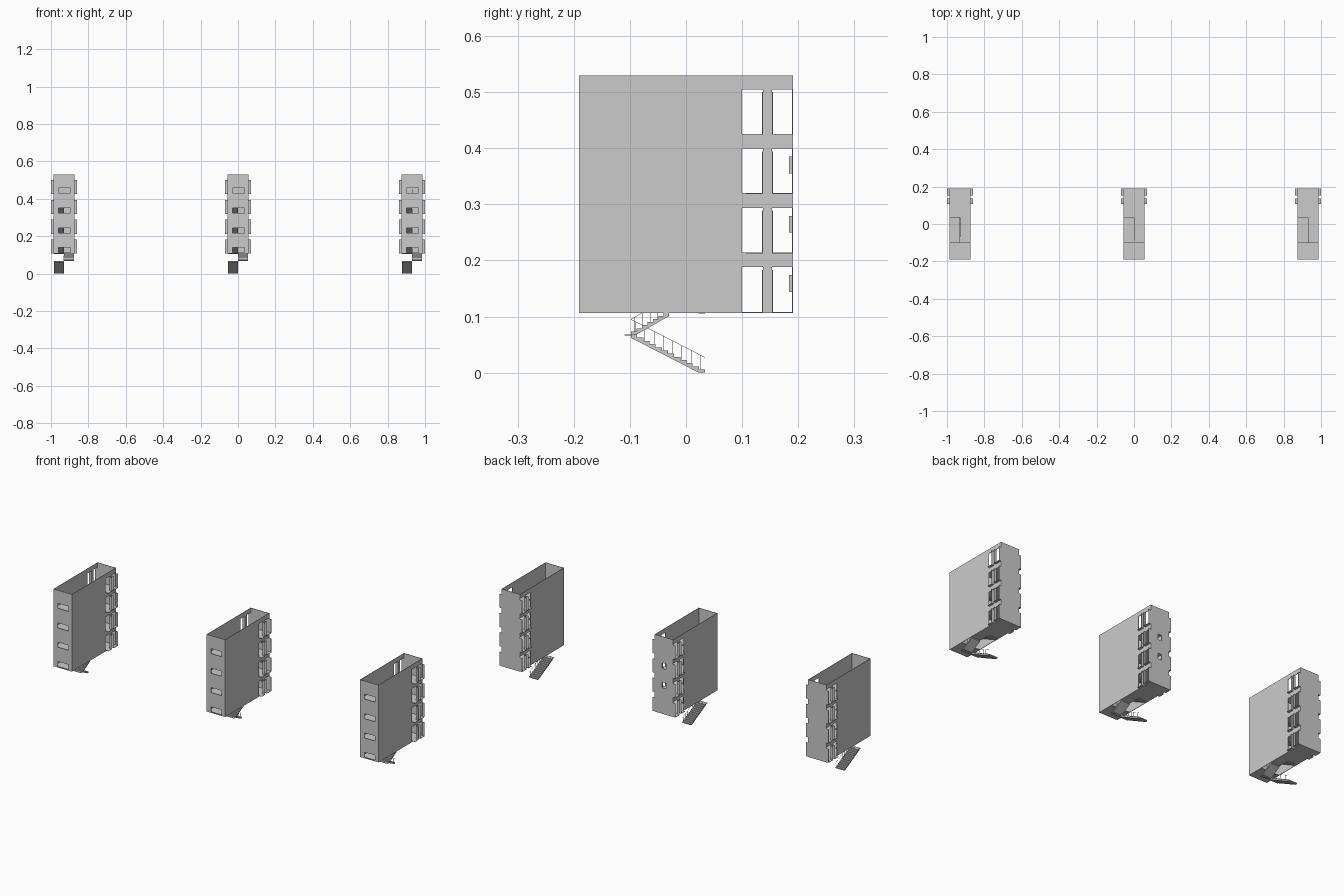
import bpy, bmesh
from mathutils import Matrix, Vector

cube = bpy.data.objects.get("Cube")
if cube:
    bpy.data.objects.remove(cube)

grey = bpy.data.materials.new("concrete_grey")
grey.use_nodes = True
GREY = (0.6, 0.6, 0.6, 1)
grey.diffuse_color = GREY
grey.node_tree.nodes["Principled BSDF"].inputs["Base Color"].default_value = GREY

# Main dimensions
SPACING = 0.93
HALF_W, HALF_D = 0.056, 0.191
BASE, PITCH, TOP = 0.107, 0.1057, 0.53
WALL = 0.002
FLOORS = [BASE + PITCH * i for i in range(4)]


def add_box(bm, x, y, z):
    centre = Vector((sum(x) / 2, sum(y) / 2, sum(z) / 2))
    size = (x[1] - x[0], y[1] - y[0], z[1] - z[0])
    m = Matrix.Translation(centre) @ Matrix.Diagonal((*size, 1))
    bmesh.ops.create_cube(bm, size=1, matrix=m)


def finish(bm, name):
    bmesh.ops.recalc_face_normals(bm, faces=bm.faces[:])
    me = bpy.data.meshes.new(name)
    bm.to_mesh(me)
    bm.free()
    me.materials.append(grey)
    ob = bpy.data.objects.new(name, me)
    bpy.context.collection.objects.link(ob)
    return ob


def boxes(name, items):
    bm = bmesh.new()
    for item in items:
        add_box(bm, *item)
    return finish(bm, name)


def cut(ob, items):
    """Subtract a group of separate boxes and bake the result."""
    cutter = boxes("cutter", items)
    cutter.hide_render = True
    mod = ob.modifiers.new("cut", "BOOLEAN")
    mod.operation, mod.solver, mod.object = "DIFFERENCE", "EXACT", cutter
    dg = bpy.context.evaluated_depsgraph_get()
    me = bpy.data.meshes.new_from_object(ob.evaluated_get(dg))
    ob.modifiers.clear()
    ob.data = me
    bpy.data.objects.remove(cutter)


def make_shell(back_windows):
    shell = boxes("tower_shell", [((-HALF_W, HALF_W), (-HALF_D, HALF_D), (BASE - 0.001, TOP))])
    iw, idp = HALF_W - WALL, HALF_D - WALL
    # Rooms, with the top storey left open
    cut(shell, [((-iw, iw), (-idp, idp), (z + 0.001, z + PITCH - 0.001 if z < FLOORS[3] else 0.6))
                for z in FLOORS])
    holes = []
    for z in FLOORS:
        # Paired side openings, front window and wide part of the stairwell
        for y in ((0.10, 0.137), (0.153, 0.1885)):
            holes.append(((-0.1, 0.1), y, (z + 0.0015, z + 0.081)))
        low = z + (0.005 if z < FLOORS[3] else 0.007)
        holes.append(((-0.029, 0.035), (-0.2, -0.18), (low, low + 0.027)))
        holes.append(((-0.0535, 0.0535), (-0.1, -0.03), (z - 0.01, z + 0.003)))
    if back_windows:
        holes += [((-0.012, 0.012), (0.18, 0.2), (z + 0.037, z + 0.067)) for z in FLOORS[1:3]]
    cut(shell, holes)
    # Long part of the stairwell
    cut(shell, [((-0.0535, 0), (-0.035, 0.036), (z - 0.01, z + 0.003)) for z in FLOORS])
    return shell


def make_fins():
    """Thin jambs and sills standing out around the side openings."""
    items = []
    for z in FLOORS:
        for s in (-1, 1):
            x = sorted((s * (HALF_W - 0.001), s * 0.069))
            for y in (0.1355, 0.153, 0.1893):
                items.append((x, (y, y + 0.0017), (z, z + 0.076)))
            for y in ((0.107, 0.1355), (0.1547, 0.1893)):
                items.append((x, y, (z, z + 0.0015)))
    return boxes("opening_fins", items)


def add_flight(bm, x, start, end, steps):
    """Sawtooth side profile extruded across the flight's width."""
    (y0, z0), (y1, z1) = start, end
    dy, dz = (y1 - y0) / steps, (z1 - z0) / steps
    pts = []
    for i in range(steps):
        pts += [(y0 + dy * i, z0 + dz * i), (y0 + dy * i, z0 + dz * (i + 1))]
    pts += [(y1, z1), (y1, z1 - 0.006), (y0 + dy, z0)]
    face = bm.faces.new([bm.verts.new((x[0], y, z)) for y, z in pts])
    new = bmesh.ops.extrude_face_region(bm, geom=[face])["geom"]
    bmesh.ops.translate(bm, vec=(x[1] - x[0], 0, 0),
                        verts=[v for v in new if isinstance(v, bmesh.types.BMVert)])


def add_railing(bm, x, start, end, posts):
    """Thin posts under a sloping handrail."""
    a, b = Vector((x, *start)), Vector((x, *end))
    t = 0.0005
    for i in range(posts):
        p = a.lerp(b, (i + 0.5) / posts)
        add_box(bm, (x - t, x + t), (p.y - t, p.y + t), (p.z, p.z + 0.027))
    mid = (a + b) / 2 + Vector((0, 0, 0.027))
    turn = (b - a).to_track_quat("Y", "Z").to_matrix().to_4x4()
    scale = Matrix.Diagonal((0.001, (b - a).length, 0.0008, 1))
    bmesh.ops.create_cube(bm, size=1, matrix=Matrix.Translation(mid) @ turn @ scale)


def make_stairs():
    bm = bmesh.new()
    low, landing, high = (0.034, 0.0), (-0.098, 0.068), (-0.03, 0.107)
    add_flight(bm, (-0.0535, -0.0005), low, landing, 12)
    add_flight(bm, (0.0005, 0.0535), landing, high, 7)
    add_box(bm, (-0.0535, 0.0535), (-0.11, -0.097), (0.066, 0.0685))
    add_railing(bm, -0.002, low, landing, 8)
    add_railing(bm, 0.002, landing, high, 5)
    return finish(bm, "staircase")


def place(mesh, name, x, z=0):
    ob = bpy.data.objects.new(name, mesh)
    ob.location = (x, 0, z)
    bpy.context.collection.objects.link(ob)


# One master of each part, reused for all three towers
plain, centre = make_shell(False), make_shell(True)
fins, stairs = make_fins(), make_stairs()
for side, tag in ((-1, "right"), (0, "middle"), (1, "left")):
    x = side * SPACING
    place((plain if side else centre).data, f"{tag}_tower_shell", x)
    place(fins.data, f"{tag}_opening_fins", x)
    for i in range(4):
        place(stairs.data, f"{tag}_staircase_{i + 1}", x, PITCH * i)
for ob in (plain, centre, fins, stairs):
    bpy.data.objects.remove(ob)

# Reveals of the middle tower's back windows
boxes("back_window_reveals", [(x, (0.184, HALF_D - 0.001), (z + 0.037, z + 0.067))
                              for z in FLOORS[:3] for x in ((-0.0135, -0.012), (0.012, 0.0135))])
